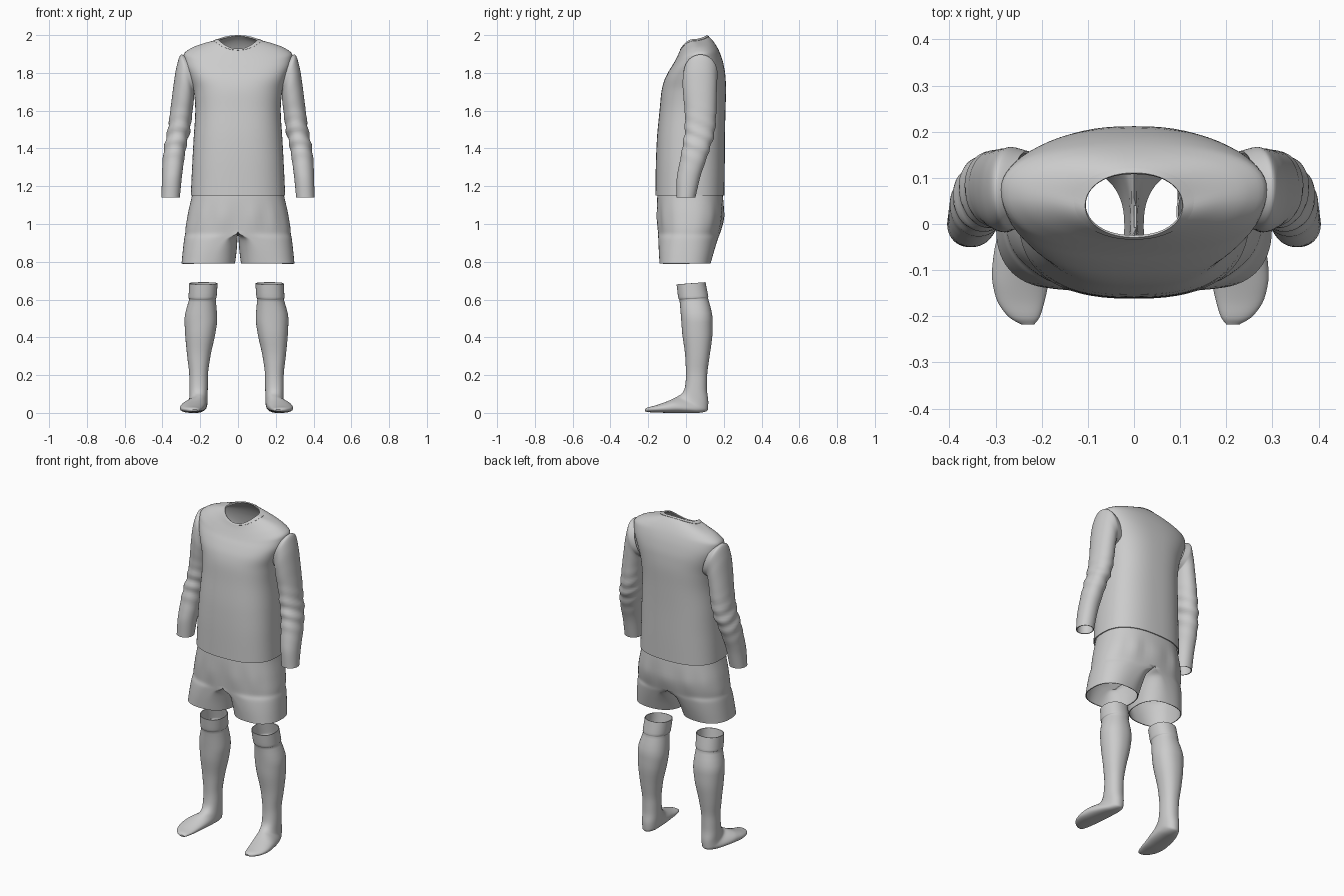
import bpy, bmesh
from math import sin, cos, pi, exp, radians
from mathutils import Vector as V

if "Cube" in bpy.data.objects:
    bpy.data.objects.remove(bpy.data.objects["Cube"])

N = 64  # points around every ring


def smooth(rows, k):
    """Monotone cubic interpolation of parameter rows, k steps per span."""
    n = len(rows)

    def tangent(i, c):
        if i == 0 or i == n - 1:
            j = min(i, n - 2)
            return rows[j + 1][c] - rows[j][c]
        a, b = rows[i][c] - rows[i - 1][c], rows[i + 1][c] - rows[i][c]
        return 2 * a * b / (a + b) if a * b > 0 else 0
    out = []
    for i in range(n - 1):
        for s in range(k):
            t = s / k
            out.append([(2*t**3 - 3*t*t + 1) * p + (t**3 - 2*t*t + t) * tangent(i, c)
                        + (3*t*t - 2*t**3) * q + (t**3 - t*t) * tangent(i + 1, c)
                        for c, (p, q) in enumerate(zip(rows[i], rows[i + 1]))])
    return out + [list(rows[-1])]


def sup(v, n):
    return (1 if v >= 0 else -1) * abs(v) ** (2 / n)


def angles(start=0):
    return [start + 2 * pi * j / N for j in range(N)]


def loft(name, rings, thick, keep=None, hole=None, cap=False, mirror=False, x=0):
    bm = bmesh.new()
    vs = [[bm.verts.new(p) for p in r] for r in rings]
    for i in range(len(vs) - 1):
        for j in range(N):
            if keep is None or keep(i, j):
                m = (j + 1) % N
                bm.faces.new((vs[i][j], vs[i][m], vs[i + 1][m], vs[i + 1][j]))
    if cap:
        bm.faces.new(vs[-1])
    if hole:
        gone = [f for f in bm.faces if hole(f.calc_center_median())]
        bmesh.ops.delete(bm, geom=gone, context='FACES')
    loose = [v for v in bm.verts if not v.link_faces]
    bmesh.ops.delete(bm, geom=loose, context='VERTS')
    bmesh.ops.recalc_face_normals(bm, faces=bm.faces[:])
    me = bpy.data.meshes.new(name)
    bm.to_mesh(me)
    bm.free()
    ob = bpy.data.objects.new(name, me)
    bpy.context.collection.objects.link(ob)
    ob.location.x = x
    if mirror:
        mod = ob.modifiers.new("mirror", 'MIRROR')
        mod.merge_threshold = 0.0005
    mod = ob.modifiers.new("cloth", 'SOLIDIFY')
    mod.thickness, mod.offset = thick, -1
    bpy.ops.object.select_all(action='DESELECT')
    ob.select_set(True)
    bpy.context.view_layer.objects.active = ob
    bpy.ops.object.convert(target='MESH')
    bpy.ops.object.shade_smooth_by_angle(angle=radians(50))
    return ob


# Shirt body: half width, y front, y back, y side, z side, z front, z back, squareness
def body_ring(w, yf, yb, yc, zs, zf, zb, n):
    pts = []
    for a in angles():
        c, s = sup(cos(a), n), sup(sin(a), n)
        ye, ze = (yb, zb) if s > 0 else (yf, zf)
        pts.append((w * c, yc + (ye - yc) * abs(s), zs + (ze - zs) * s * s))
    return pts


body = [
    (.250, -.162, .203, .02, 1.15, 1.15, 1.15, 2.5),
    (.243, -.160, .205, .02, 1.30, 1.30, 1.30, 2.5),
    (.235, -.154, .206, .03, 1.45, 1.45, 1.45, 2.5),
    (.226, -.140, .209, .04, 1.60, 1.60, 1.60, 2.5),
    (.234, -.130, .212, .05, 1.70, 1.70, 1.71, 2.5),
    (.258, -.115, .208, .06, 1.78, 1.76, 1.79, 2.5),
    (.283, -.088, .195, .07, 1.85, 1.815, 1.86, 2.4),
    (.288, -.066, .178, .075, 1.895, 1.85, 1.91, 2.3),
    (.250, -.050, .160, .07, 1.93, 1.88, 1.945, 2.2),
    (.180, -.038, .138, .06, 1.957, 1.905, 1.975, 2.1),
    (.108, -.030, .112, .04, 1.975, 1.925, 1.999, 2.1)]
loft("shirt_body", [body_ring(*r) for r in smooth(body, 5)], .006,
     hole=lambda p: abs(p.x) > .18 and ((p.y - .075) / .07) ** 2 + ((p.z - 1.785) / .08) ** 2 < 1)

# Neckband
band = [(.130, -.034, .121, .05, 1.972, 1.921, 1.994, 2.1),
        (.106, -.029, .111, .04, 1.979, 1.928, 2.0, 2.1)]
loft("neckband", [body_ring(*r) for r in smooth(band, 3)], .005)


# Sleeves: outer x z, inner x z, y centre, y half
def sleeve_ring(xo, zo, xi, zi, yc, h):
    mid, pts = V(((xo + xi) / 2, yc, (zo + zi) / 2)), []
    for a in angles():
        d = (V((xo, yc, zo)) - mid) * sup(cos(a), 2.1) + V((0, h * sup(sin(a), 2.1), 0))
        z = mid.z + d.z
        fold = .004 * sin(90 * z + 3 * sin(a)) * exp(-((z - 1.46) / .1) ** 2)
        pts.append(mid + d + d.normalized() * fold)
    return pts


sleeve = [
    (.262, 1.885, .200, 1.690, .078, .080), (.300, 1.897, .232, 1.685, .077, .090),
    (.326, 1.830, .234, 1.655, .073, .091), (.342, 1.730, .238, 1.620, .074, .088),
    (.356, 1.620, .245, 1.560, .077, .083), (.372, 1.500, .256, 1.485, .073, .080),
    (.390, 1.410, .272, 1.420, .057, .075), (.400, 1.320, .285, 1.340, .035, .068),
    (.403, 1.230, .297, 1.250, .012, .061), (.405, 1.140, .308, 1.140, .000, .050)]
loft("sleeves", [sleeve_ring(*r) for r in smooth(sleeve, 6)], .005, mirror=True)


# Shorts, one half: leg centre x, outer radius, inner radius, y front, y back, z
def shorts_ring(cx, ro, ri, yf, yb, z):
    pts, yc = [], (yf + yb) / 2
    for a in angles(-pi / 2):
        c, s = sup(cos(a), 2.4), sup(sin(a), 2.4)
        g = 1 + .025 * sin(13 * a) * abs(s) * exp(-((z - 1.03) / .07) ** 2)
        pts.append((max(0, cx + c * (ro if c > 0 else ri)), yc + (yb - yf) / 2 * s * g, z))
    return pts


shorts = [
    (0, .236, 0, -.142, .185, 1.20), (0, .244, 0, -.152, .195, 1.15),
    (0, .266, 0, -.155, .199, 1.05), (0, .279, 0, -.150, .182, .96),
    (.07, .215, .067, -.147, .168, .92), (.12, .172, .113, -.144, .150, .86),
    (.158, .141, .142, -.140, .130, .79)]
loft("shorts", [shorts_ring(*r) for r in smooth(shorts, 5)], .005, mirror=True,
     keep=lambda i, j: j < N // 2 or i >= 15)


# Socks: front y z, back y z, inner x, outer x
def sock_ring(ya, za, yb, zb, x0, x1):
    return [((x0 + x1) / 2 + (x1 - x0) / 2 * sup(sin(a), 2.2),
             (ya + yb) / 2 + (ya - yb) / 2 * sup(cos(a), 2.2),
             (za + zb) / 2 + (za - zb) / 2 * sup(cos(a), 2.2)) for a in angles()]


sock = [
    (-.050, .680, .103, .692, .100, .250), (-.040, .605, .118, .615, .106, .254),
    (-.035, .598, .117, .607, .110, .250), (-.026, .500, .141, .500, .102, .275),
    (-.020, .420, .140, .420, .112, .272), (-.004, .300, .125, .300, .138, .261),
    (.000, .200, .112, .200, .151, .250), (-.006, .135, .111, .125, .152, .250),
    (-.020, .105, .118, .060, .153, .250), (-.040, .090, .115, .014, .154, .253),
    (-.062, .078, .060, .000, .157, .275), (-.090, .065, -.020, .000, .163, .294),
    (-.130, .050, -.090, .000, .174, .300), (-.170, .037, -.150, .002, .184, .291),
    (-.205, .028, -.200, .004, .197, .262), (-.218, .019, -.217, .009, .208, .237)]
loft("socks", [sock_ring(*r) for r in smooth(sock, 4)], .004, cap=True, mirror=True, x=-.008)
